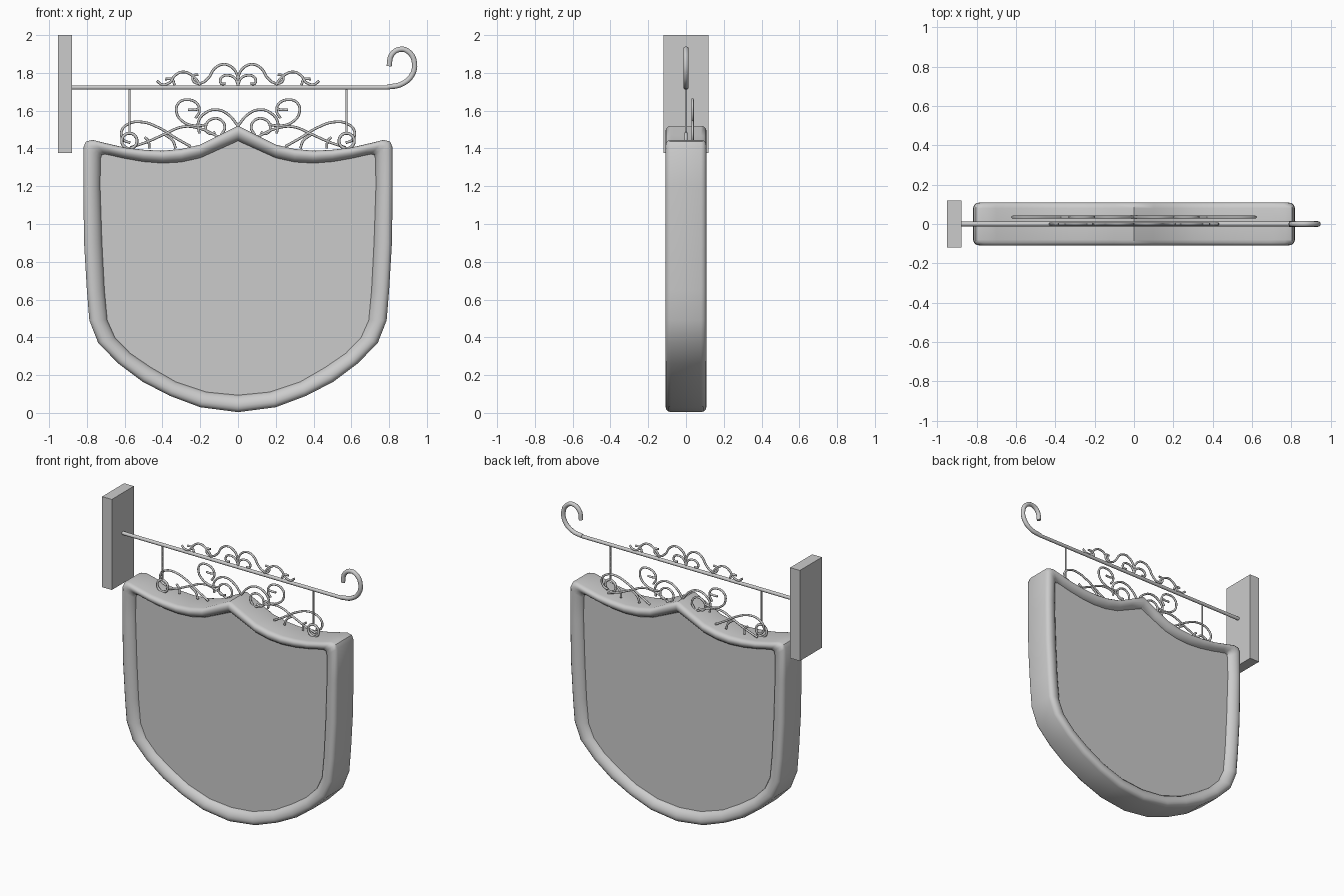
import bpy, bmesh, math
from mathutils import Vector

if "Cube" in bpy.data.objects:
    bpy.data.objects.remove(bpy.data.objects["Cube"])


def finish(name, bm, smooth=True):
    bmesh.ops.recalc_face_normals(bm, faces=bm.faces)
    me = bpy.data.meshes.new(name)
    bm.to_mesh(me)
    bm.free()
    ob = bpy.data.objects.new(name, me)
    bpy.context.collection.objects.link(ob)
    if smooth:
        select(ob)
        bpy.ops.object.shade_smooth_by_angle(angle=math.radians(40))
    return ob


def select(ob):
    bpy.ops.object.select_all(action='DESELECT')
    ob.select_set(True)
    bpy.context.view_layer.objects.active = ob


def rods(name, paths, radius, y=0.0, mirror=False, bevel=2, closed=False):
    """Round iron rods swept along smooth (x, z) paths."""
    cu = bpy.data.curves.new(name, 'CURVE')
    cu.dimensions = '3D'
    cu.bevel_depth = radius
    cu.bevel_resolution = bevel
    cu.resolution_u = 6
    cu.use_fill_caps = True
    for s in ((1, -1) if mirror else (1,)):
        for path in paths:
            sp = cu.splines.new('BEZIER')
            sp.bezier_points.add(len(path) - 1)
            sp.use_cyclic_u = closed
            for bp, (x, z) in zip(sp.bezier_points, path):
                bp.co = (s * x, y, z)
                bp.handle_left_type = bp.handle_right_type = 'AUTO'
    ob = bpy.data.objects.new(name, cu)
    bpy.context.collection.objects.link(ob)
    select(ob)
    bpy.ops.object.convert(target='MESH')
    bpy.ops.object.shade_smooth_by_angle(angle=math.radians(50))
    return ob


# Shield outlines, right half, from top centre round to bottom centre
outer = [(0, 1.52), (.1, 1.47), (.2, 1.42), (.3, 1.397), (.4, 1.388), (.5, 1.393),
         (.6, 1.405), (.7, 1.428), (.77, 1.445), (.805, 1.437), (.817, 1.41),
         (.819, 1.2), (.815, .9), (.80, .65), (.787, .49), (.74, .37),
         (.632, .26), (.505, .165), (.36, .09), (.2, .03), (0, .004)]
inner = [(0, 1.44), (.1, 1.395), (.2, 1.35), (.3, 1.328), (.4, 1.322), (.5, 1.33),
         (.6, 1.347), (.67, 1.363), (.705, 1.37), (.722, 1.365), (.728, 1.345),
         (.73, 1.2), (.72, .9), (.707, .65), (.692, .49), (.652, .40),
         (.57, .315), (.46, .24), (.33, .165), (.165, .11), (0, .094)]


def full(half):
    return half + [(-x, z) for x, z in half[-2:0:-1]]


outer, inner = full(outer), full(inner)

# Rounded frame: section is (blend outer to inner, depth), front then back
half = [(0, .08), (.05, .095), (.17, .105), (.34, .109), (.55, .107), (.75, .098), (.9, .086), (1, .07)]
section = [(t, -d) for t, d in half] + [(t, d) for t, d in reversed(half)]
bm = bmesh.new()
rings = []
for (ox, oz), (ix, iz) in zip(outer, inner):
    rings.append([bm.verts.new((ox + (ix - ox) * t, d, oz + (iz - oz) * t)) for t, d in section])
for a, b in zip(rings, rings[1:] + rings[:1]):
    for j in range(len(section)):
        k = (j + 1) % len(section)
        bm.faces.new((a[j], a[k], b[k], b[j]))
finish("shield_frame", bm)

# Flat sign panel filling the frame
bm = bmesh.new()
front = [bm.verts.new((x, -.072, z)) for x, z in inner]
back = [bm.verts.new((x, .072, z)) for x, z in inner]
bm.faces.new(front)
bm.faces.new(back[::-1])
for i in range(len(front)):
    j = (i + 1) % len(front)
    bm.faces.new((front[i], back[i], back[j], front[j]))
finish("sign_panel", bm, False)

# Wall plate
bm = bmesh.new()
bmesh.ops.create_cube(bm, size=1)
for v in bm.verts:
    v.co = Vector((-.915 + v.co.x * .074, v.co.y * .24, 1.688 + v.co.z * .624))
finish("wall_plate", bm, False)

# Support bar with hooked end
rods("support_bar", [[(-.9, 1.723), (.8, 1.723)]], .012, bevel=3)
rods("bar_hook", [[(.79, 1.725), (.865, 1.74), (.922, 1.79), (.933, 1.86), (.905, 1.91),
                   (.86, 1.925), (.813, 1.895), (.80, 1.835)]], .0145, bevel=3)

# Hangers and their rings
rods("hanger_rods", [[(.575, 1.723), (.575, 1.48)]], .006, mirror=True)
rods("hanger_rings", [[(.575 + .04 * math.cos(a * math.pi / 4), 1.44 + .04 * math.sin(a * math.pi / 4))
                       for a in range(8)]], .008, mirror=True, closed=True)

# Scrollwork above the bar
rods("upper_scrolls", [
    [(0, 1.735), (.005, 1.79), (.035, 1.832), (.08, 1.845), (.125, 1.822), (.155, 1.775),
     (.20, 1.745), (.235, 1.755), (.235, 1.785), (.21, 1.79)],
    [(0, 1.735), (.015, 1.77), (.05, 1.787), (.088, 1.775), (.09, 1.745), (.065, 1.742)],
    [(.2, 1.735), (.235, 1.78), (.29, 1.805), (.335, 1.785), (.36, 1.75), (.40, 1.738), (.43, 1.758)],
    [(.335, 1.735), (.35, 1.765), (.385, 1.768)],
], .007, mirror=True)

# Scrollwork between bar and shield
rods("lower_scrolls", [
    [(.225, 1.56), (.205, 1.595), (.215, 1.635), (.265, 1.658), (.315, 1.64), (.325, 1.59),
     (.295, 1.545), (.23, 1.52), (.17, 1.525)],
    [(.265, 1.605), (.225, 1.605), (.207, 1.61)],
    [(0, 1.52), (.05, 1.578), (.11, 1.605), (.17, 1.59), (.21, 1.54), (.205, 1.48)],
    [(.09, 1.47), (.07, 1.51), (.09, 1.55), (.14, 1.555), (.17, 1.52), (.155, 1.48), (.12, 1.485)],
    [(.1, 1.46), (.2, 1.505), (.29, 1.515), (.39, 1.475), (.48, 1.435), (.57, 1.405)],
    [(.25, 1.41), (.33, 1.455), (.42, 1.51), (.51, 1.54), (.58, 1.53), (.617, 1.49), (.605, 1.445), (.57, 1.43)],
    [(.47, 1.40), (.475, 1.44), (.495, 1.46)],
    [(.33, 1.40), (.345, 1.44), (.39, 1.475)],
], .007, y=.035, mirror=True)
